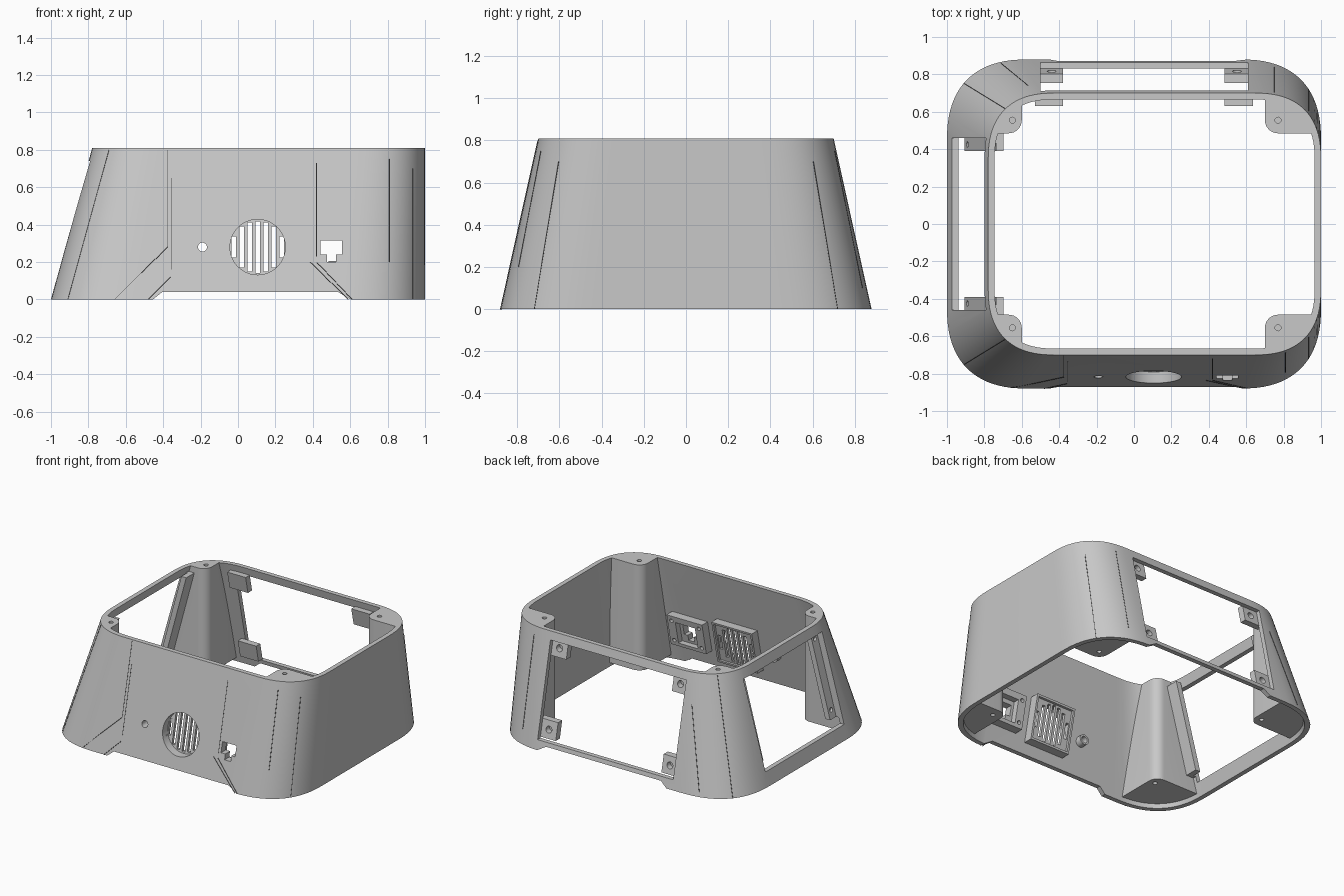
import bpy, bmesh, math
from mathutils import Vector

cube = bpy.data.objects.get("Cube")
if cube:
    bpy.data.objects.remove(cube, do_unlink=True)

H, WALL, POWER = 0.81, 0.034, 2.5


def material(name, v):
    m = bpy.data.materials.new(name)
    m.use_nodes = True
    m.diffuse_color = (v, v, v, 1)
    m.node_tree.nodes["Principled BSDF"].inputs["Base Color"].default_value = (v, v, v, 1)
    return m


GREY = material("light grey plastic", 0.58)
DARK = material("dark seam grey", 0.1)


def finish(bm, name, mat=GREY):
    bm.normal_update()
    bmesh.ops.recalc_face_normals(bm, faces=bm.faces)
    mesh = bpy.data.meshes.new(name)
    bm.to_mesh(mesh)
    bm.free()
    mesh.materials.append(mat)
    ob = bpy.data.objects.new(name, mesh)
    bpy.context.collection.objects.link(ob)
    return ob


def cut(target, *cutters):
    for c in cutters:
        mod = target.modifiers.new("cut", "BOOLEAN")
        mod.operation, mod.solver, mod.object = "DIFFERENCE", "EXACT", c
        bpy.context.view_layer.objects.active = target
        bpy.ops.object.modifier_apply(modifier=mod.name)
        bpy.data.objects.remove(c, do_unlink=True)


def bounds(z, t=0):
    """left x, right x, half depth and corner radius at a height"""
    return -1 + 0.272 * z + t, 1 - t, 0.88 - 0.222 * z - t, 0.445 - 0.1 * z - t


def section(z, t=0, n=20):
    x0, x1, hy, r = bounds(z, t)
    pts = []
    for sx, sy, start in ((1, 1, 0), (-1, 1, 1), (-1, -1, 2), (1, -1, 3)):
        cx, cy = (x1 - r if sx > 0 else x0 + r), sy * (hy - r)
        for i in range(n + 1):
            a = (start + i / n) * math.pi / 2
            pts.append((cx + sx * r * abs(math.cos(a)) ** (2 / POWER),
                        cy + sy * r * abs(math.sin(a)) ** (2 / POWER), z))
    return pts


def tapered_solid(name, z0, z1, t=0):
    bm = bmesh.new()
    low, high = ([bm.verts.new(p) for p in section(z, t)] for z in (z0, z1))
    for i in range(len(low)):
        j = (i + 1) % len(low)
        bm.faces.new((low[i], low[j], high[j], high[i]))
    bm.faces.new(low[::-1])
    bm.faces.new(high)
    return finish(bm, name)


def on_wall(wall, u, z, d):
    """point on a sloped wall: u along it, z up, d inwards"""
    x0, _, hy, _ = bounds(z, d)
    return {"front": (u, -hy, z), "back": (u, hy, z), "side": (x0, u, z)}[wall]


def block(name, wall, u0, u1, z0, z1, d0, d1):
    bm = bmesh.new()
    bmesh.ops.create_cube(bm, size=1)
    for v in bm.verts:
        a, b, c = (k + 0.5 for k in v.co)
        v.co = on_wall(wall, u0 + a * (u1 - u0), z0 + b * (z1 - z0), d0 + c * (d1 - d0))
    return finish(bm, name)


def rod(name, loc, r, depth, axis="Z", n=32):
    bm = bmesh.new()
    bmesh.ops.create_cone(bm, cap_ends=True, segments=n, radius1=r, radius2=r, depth=depth)
    q = Vector((0, 0, 1)).rotation_difference(
        Vector({"X": (1, 0, 0), "Y": (0, 1, 0), "Z": (0, 0, 1)}[axis])).to_matrix()
    bmesh.ops.rotate(bm, verts=bm.verts, matrix=q)
    bmesh.ops.translate(bm, verts=bm.verts, vec=loc)
    return finish(bm, name)


def screw_hole(wall, u, z, r):
    """blind hole drilled from outside"""
    return rod("hole", on_wall(wall, u, z, -0.03), r, 0.2, "X" if wall == "side" else "Y", 20)


def corner_post(sx, sy):
    ex = 0.7 if sx > 0 else -0.6
    bm = bmesh.new()
    bmesh.ops.create_cube(bm, size=1)
    for v in bm.verts:
        v.co = (ex + sx * (v.co.x + 0.5) * 0.7, sy * (0.485 + (v.co.y + 0.5) * 0.7),
                0.03 + (v.co.z + 0.5))
    bm.normal_update()
    bmesh.ops.recalc_face_normals(bm, faces=bm.faces)
    edges = [e for e in bm.edges if all(abs(v.co.x - ex) < 0.01 and abs(v.co.y) < 0.5 for v in e.verts)]
    bmesh.ops.bevel(bm, geom=edges, offset=0.07, segments=8, profile=0.5, affect="EDGES")
    return finish(bm, "post")


# Tapered shell; the cavity leaves four corner posts standing
body = tapered_solid("tapered_shell", 0, H)
cavity = tapered_solid("cavity", -0.06, H + 0.06, WALL)
corners = [(sx, sy) for sx in (-1, 1) for sy in (-1, 1)]
cut(cavity, *[corner_post(*c) for c in corners])
cut(body, cavity)
for sx, sy in corners:
    for z in (0, H):
        cut(body, rod("hole", (0.77 if sx > 0 else -0.65, sy * 0.555, z), 0.016, 0.24, n=16))

# Window openings in the back and the sloped side
cut(body, block("window", "back", -0.5, 0.61, 0.07, 0.75, -0.05, 0.07))
cut(body, block("window", "side", -0.46, 0.46, 0.1, 0.74, -0.05, 0.07))

# Chamfered foot notch, front to back
bm = bmesh.new()
face = bm.faces.new([bm.verts.new((x, -1, z)) for x, z in
                     ((-0.505, -0.04), (0.67, -0.04), (0.535, 0.04), (-0.405, 0.04))])
ext = bmesh.ops.extrude_face_region(bm, geom=[face])["geom"]
bmesh.ops.translate(bm, vec=(0, 2, 0), verts=[g for g in ext if isinstance(g, bmesh.types.BMVert)])
cut(body, finish(bm, "notch"))

# Round speaker opening, button hole and socket opening in the front
SX, SZ, BX = 0.105, 0.28, -0.19


def speaker_recess():
    ob = rod("recess", on_wall("front", SX, SZ, -0.04), 0.148, 0.2, "Y", 64)
    for v in ob.data.vertices:
        v.co.y += 0.222 * (v.co.z - SZ)
    return ob


def socket_cutters():
    return (block("socket", "front", 0.44, 0.555, 0.24, 0.316, -0.05, 0.2),
            block("socket", "front", 0.475, 0.525, 0.2, 0.26, -0.05, 0.2))


cut(body, speaker_recess(), rod("opening", (BX, -0.82, SZ), 0.024, 0.2, "Y"), *socket_cutters())
parts = [body]

# Slotted speaker plate behind the recess, with raised border
grille = block("speaker_grille", "front", SX - 0.165, SX + 0.165, SZ - 0.16, SZ + 0.16, 0.03, 0.1)
cut(grille, speaker_recess())
cut(grille, block("pocket", "front", SX - 0.15, SX + 0.15, SZ - 0.145, SZ + 0.145, 0.082, 0.12))
for i in range(-3, 4):
    dx = i * 0.043
    h = math.sqrt(0.142 ** 2 - dx ** 2) - 0.004
    cut(grille, block("slot", "front", SX + dx - 0.012, SX + dx + 0.012, SZ - h, SZ + h, 0, 0.15))
parts.append(grille)

# Socket mount with screw holes
mount = block("socket_mount", "front", 0.355, 0.645, 0.155, 0.39, 0.03, 0.1)
cut(mount, *socket_cutters())
cut(mount, block("step", "front", 0.42, 0.58, 0.18, 0.345, 0.055, 0.13))
for u in (0.388, 0.612):
    for z in (0.195, 0.35):
        cut(mount, rod("hole", on_wall("front", u, z, 0.1), 0.014, 0.07, "Y", 16))
parts.append(mount)

# Button boss
boss = rod("button_boss", on_wall("front", BX, SZ, 0.05), 0.038, 0.05, "Y")
cut(boss, rod("bore", (BX, -0.78, SZ), 0.024, 0.3, "Y"))
parts.append(boss)

# Panel tabs at the corners of the back window
for label, z in (("lower", 0.08), ("upper", 0.635)):
    for side, u, hu in (("right", -0.53, -0.44), ("left", 0.485, 0.55)):
        tab = block(f"{label}_{side}_panel_tab", "back", u, u + 0.15, z, z + 0.125, 0.032, 0.08)
        cut(tab, screw_hole("back", hu, z + 0.062, 0.024))
        parts.append(tab)

# Panel rails at both ends of the side window
for label, s in (("front", -1), ("back", 1)):
    lo, hi = sorted((s * 0.39, s * 0.5))
    rail = block(f"{label}_panel_rail", "side", lo, hi, 0.14, 0.765, 0.055, 0.095)
    cut(rail, screw_hole("side", s * 0.425, 0.2, 0.016), screw_hole("side", s * 0.425, 0.69, 0.016))
    lo, hi = sorted((s * 0.46, s * 0.5))
    parts += [rail, block(f"{label}_rail_spacer", "side", lo, hi, 0.14, 0.765, 0.03, 0.058)]


# Fine seam lines following the outer surface
def seam_point(x, z, sy):
    x0, x1, hy, r = bounds(z)
    k = max(x0 + r - x, x - x1 + r, 0) / r
    return Vector((x, sy * (hy - r + r * max(0, 1 - k ** POWER) ** (1 / POWER)), z))


def seam(name, path, sy):
    bm = bmesh.new()
    for (xa, za), (xb, zb) in zip(path, path[1:]):
        a, b = seam_point(xa, za, sy), seam_point(xb, zb, sy)
        d = b - a
        geo = bmesh.ops.create_cone(bm, cap_ends=True, segments=6, radius1=0.002,
                                    radius2=0.002, depth=d.length)["verts"]
        bmesh.ops.rotate(bm, verts=geo, matrix=d.to_track_quat("Z", "Y").to_matrix())
        bmesh.ops.translate(bm, verts=geo, vec=(a + b) / 2)
    parts.append(finish(bm, name, DARK))


seam("front_right_seam", [(-0.375, 0.8), (-0.375, 0.28), (-0.52, 0.14), (-0.66, 0)], -1)
seam("front_inner_seam", [(-0.355, 0.65), (-0.355, 0.16)], -1)
seam("front_foot_seam", [(-0.36, 0.12), (-0.48, 0)], -1)
seam("front_left_seam", [(0.42, 0.73), (0.42, 0.23)], -1)
seam("front_left_foot_seam", [(0.385, 0.2), (0.59, 0)], -1)
seam("front_left_foot_inner_seam", [(0.42, 0.2), (0.61, 0)], -1)
for label, sy in (("front", -1), ("back", 1)):
    seam(f"{label}_left_corner_seam", [(0.935, 0), (0.935, 0.7)], sy)
    seam(f"{label}_right_corner_seam", [(-0.91, 0), (-0.69, 0.8)], sy)
seam("front_left_bend_seam", [(0.81, 0.2), (0.81, 0.75)], -1)
seam("back_left_bend_seam", [(0.75, 0.1), (0.75, 0.75)], 1)
seam("back_right_bend_seam", [(-0.71, 0.03), (-0.565, 0.6)], 1)

# Smooth curves, crisp edges
for ob in parts:
    bpy.ops.object.select_all(action="DESELECT")
    ob.select_set(True)
    bpy.context.view_layer.objects.active = ob
    bpy.ops.object.shade_smooth_by_angle(angle=math.radians(30))
